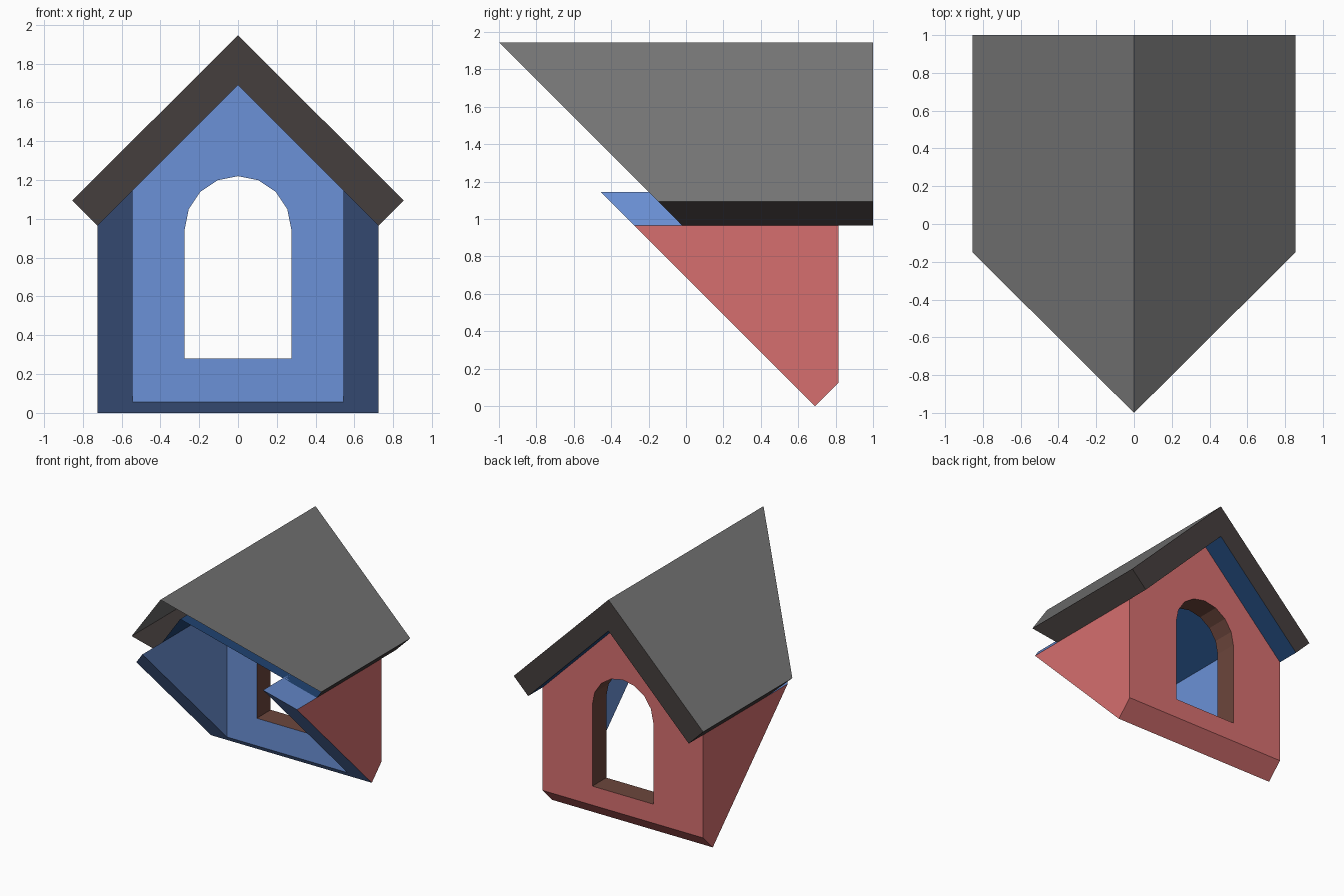
import bpy, bmesh, math

if "Cube" in bpy.data.objects:
    bpy.data.objects.remove(bpy.data.objects["Cube"])


def material(name, rgb):
    m = bpy.data.materials.new(name)
    lin = [((c / 255 + 0.055) / 1.055) ** 2.4 for c in rgb]
    m.diffuse_color = (*lin, 1)
    m.use_nodes = True
    m.node_tree.nodes["Principled BSDF"].inputs["Base Color"].default_value = m.diffuse_color
    return m


RED = material("red outer wall", (214, 111, 111))
BLUE = material("blue inner wall", (107, 145, 215))
BROWN = material("brown window reveal", (108, 70, 60))
GREY = material("grey roofing", (119, 119, 119))
DARK = material("dark roof trim", (69, 62, 61))
NAVY = material("navy roof underside", (36, 74, 124))


def add_object(name, bm, mats):
    bmesh.ops.recalc_face_normals(bm, faces=bm.faces)
    me = bpy.data.meshes.new(name)
    bm.to_mesh(me)
    bm.free()
    ob = bpy.data.objects.new(name, me)
    bpy.context.collection.objects.link(ob)
    for m in mats:
        me.materials.append(m)
    return ob


def prism(name, profile, a, b, along, mats=()):
    """Extrude a closed profile: (x, z) along y, or (y, z) along x."""
    bm = bmesh.new()

    def ring(t):
        return [bm.verts.new((p, t, q) if along == "y" else (t, p, q)) for p, q in profile]
    r0, r1 = ring(a), ring(b)
    n = len(profile)
    for i in range(n):
        j = (i + 1) % n
        bm.faces.new((r0[i], r0[j], r1[j], r1[i]))
    bm.faces.new(r0)
    bm.faces.new(r1)
    return add_object(name, bm, mats)


def cut(ob, cutter, op):
    mod = ob.modifiers.new("cut", "BOOLEAN")
    mod.operation, mod.solver, mod.object = op, "EXACT", cutter
    bpy.context.view_layer.objects.active = ob
    bpy.ops.object.modifier_apply(modifier=mod.name)
    bpy.data.objects.remove(cutter)


# Dormer walls: sloped side profile trimmed to a gable, hollowed, with arched opening
walls = prism("dormer_walls", [(0.69, 0), (0.815, 0.125), (0.815, 2), (-1.31, 2)],
              -0.9, 0.9, "x", (RED, BLUE, BROWN))
gable = [(-0.725, -0.5), (0.725, -0.5), (0.725, 0.965), (0, 1.69), (-0.725, 0.965)]
cut(walls, prism("gable_cutter", gable, -2, 1.5, "y"), "INTERSECT")
room = [(-0.545, -1), (0.545, -1), (0.545, 3), (-0.545, 3)]
cut(walls, prism("room_cutter", room, -3, 0.635, "y"), "DIFFERENCE")
arch = [(-0.275, 0.28), (0.275, 0.28)]
arch += [(0.275 * math.cos(math.pi * i / 8), 0.945 + 0.275 * math.sin(math.pi * i / 8))
         for i in range(9)]
cut(walls, prism("window_cutter", arch, 0.4, 1.2, "y"), "DIFFERENCE")

# Wall colours: reveal, outside, inside
for f in walls.data.polygons:
    c, n = f.center, f.normal
    if abs(c.x) < 0.28 and 0.64 < c.y < 0.81 and 0.27 < c.z < 1.23 and abs(n.y) < 0.1:
        f.material_index = 2
    elif n.y > 0.5 or abs(c.x) > 0.72:
        f.material_index = 0
    else:
        f.material_index = 1

# Gable roof shell: cut at 45 degrees and left open where it meets the main roof
bm = bmesh.new()
outline = [(0, 1.945), (0.855, 1.095), (0.725, 0.965), (0, 1.69), (-0.725, 0.965), (-0.855, 1.095)]
front = [bm.verts.new((x, 0.945 - z, z)) for x, z in outline]
back = [bm.verts.new((x, 1, z)) for x, z in outline]
for i, mat in enumerate((0, 1, 2, 2, 1, 0)):
    j = (i + 1) % 6
    bm.faces.new((front[i], front[j], back[j], back[i])).material_index = mat
for quad in ((0, 1, 2, 3), (0, 3, 4, 5)):
    bm.faces.new([back[k] for k in quad]).material_index = 1
add_object("gable_roof", bm, (GREY, DARK, NAVY))
